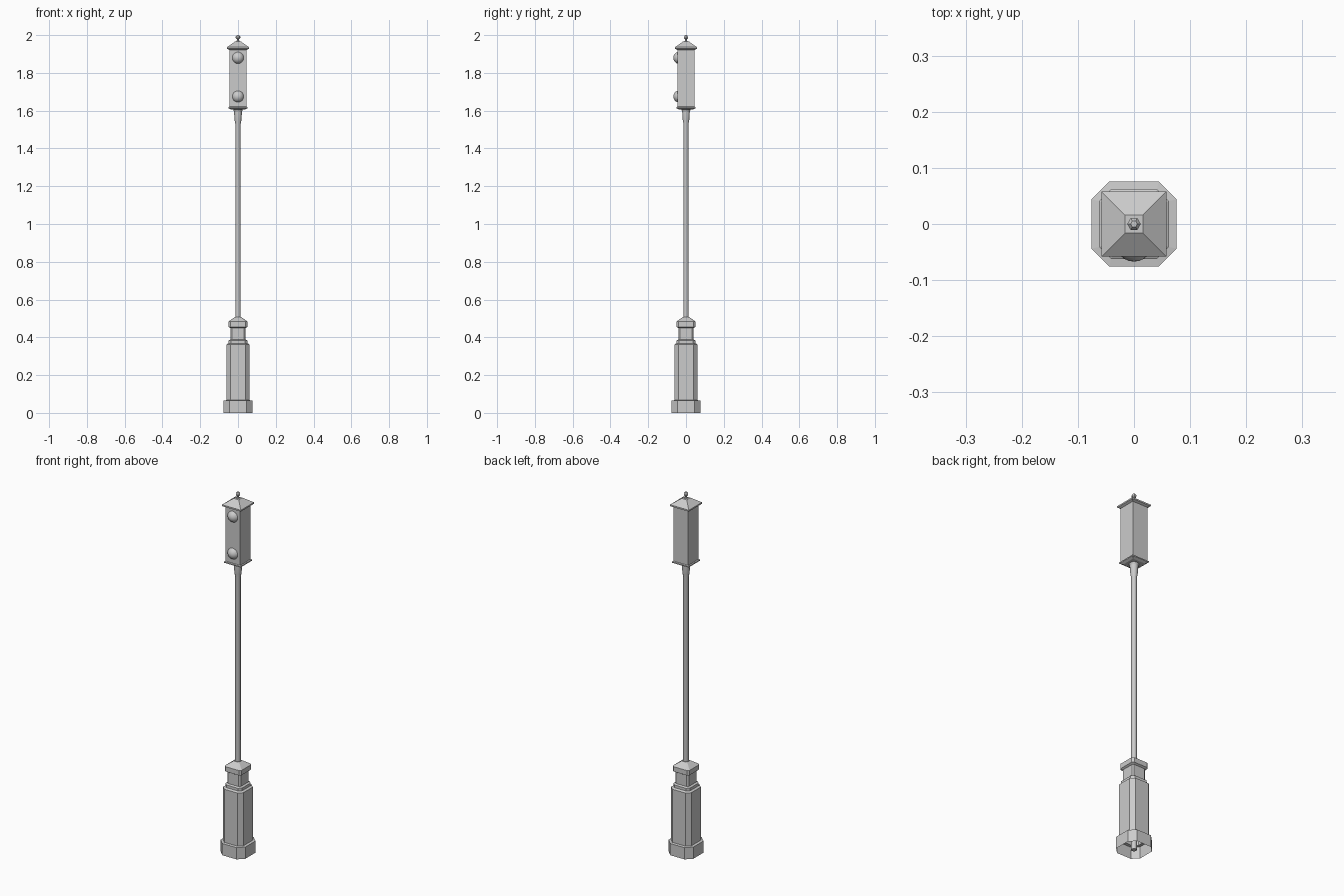
import bpy, bmesh, math

if "Cube" in bpy.data.objects:
    bpy.data.objects.remove(bpy.data.objects["Cube"])


def loft(name, rings, cap_start=True, cap_end=True, smooth=False):
    """Skin a stack of rings (lists of xyz points, all the same length)."""
    bm = bmesh.new()
    vs = [[bm.verts.new(p) for p in ring] for ring in rings]
    n = len(vs[0])
    for a, b in zip(vs, vs[1:]):
        for i in range(n):
            j = (i + 1) % n
            bm.faces.new((a[i], a[j], b[j], b[i]))
    if cap_start:
        bm.faces.new(vs[0][::-1])
    if cap_end:
        bm.faces.new(vs[-1])
    mesh = bpy.data.meshes.new(name)
    bm.to_mesh(mesh)
    bm.free()
    ob = bpy.data.objects.new(name, mesh)
    bpy.context.collection.objects.link(ob)
    if smooth:
        bpy.context.view_layer.objects.active = ob
        ob.select_set(True)
        bpy.ops.object.shade_smooth_by_angle(angle=math.radians(50))
        ob.select_set(False)
    return ob


def octagon(h, c, z):
    """Square of half width h with corners cut from c."""
    return [(h, -c, z), (h, c, z), (c, h, z), (-c, h, z),
            (-h, c, z), (-h, -c, z), (-c, -h, z), (c, -h, z)]


def square(h, z):
    return [(h, -h, z), (h, h, z), (-h, h, z), (-h, -h, z)]


def circle(r, z, n):
    return [(r * math.cos(2 * math.pi * i / n), r * math.sin(2 * math.pi * i / n), z)
            for i in range(n)]


# Stepped pedestal, open underneath
pedestal = [(0.076, 0.044, 0), (0.076, 0.044, 0.065), (0.062, 0.041, 0.067),
            (0.062, 0.041, 0.362), (0.051, 0.036, 0.368), (0.051, 0.036, 0.383),
            (0.041, 0.033, 0.388), (0.041, 0.033, 0.45), (0.051, 0.041, 0.456),
            (0.051, 0.041, 0.483), (0.016, 0.012, 0.508)]
loft("pedestal", [octagon(*p) for p in pedestal], cap_start=False)

# Pole with flared top and collar
pole = [(0.014, 0), (0.014, 1.53), (0.018, 1.55), (0.021, 1.593), (0.021, 1.598),
        (0.025, 1.602), (0.025, 1.614)]
loft("pole", [circle(r, z, 10) for r, z in pole], smooth=True)

# Signal housing
loft("housing_floor", [square(0.038, 1.606), square(0.051, 1.613), square(0.051, 1.619),
                       square(0.046, 1.622)])
loft("housing", [square(0.046, 1.62), square(0.046, 1.93)])
loft("roof", [square(0.046, 1.922), square(0.058, 1.928), square(0.058, 1.936),
              square(0.016, 1.966)])

# Finial on the roof
finial = [(0.009, 1.964), (0.006, 1.972), (0.006, 1.978), (0.012, 1.984),
          (0.012, 1.992), (0.006, 2.0)]
loft("finial", [circle(r, z, 6) for r, z in finial])

# Domed lamps on the front face
for label, z in (("upper", 1.88), ("lower", 1.675)):
    bpy.ops.mesh.primitive_uv_sphere_add(segments=20, ring_count=12, radius=0.033,
                                         location=(0, -0.034, z),
                                         rotation=(math.pi / 2, 0, 0))
    bpy.context.object.name = label + "_lamp"
    bpy.ops.object.shade_smooth()
    bpy.context.object.select_set(False)
